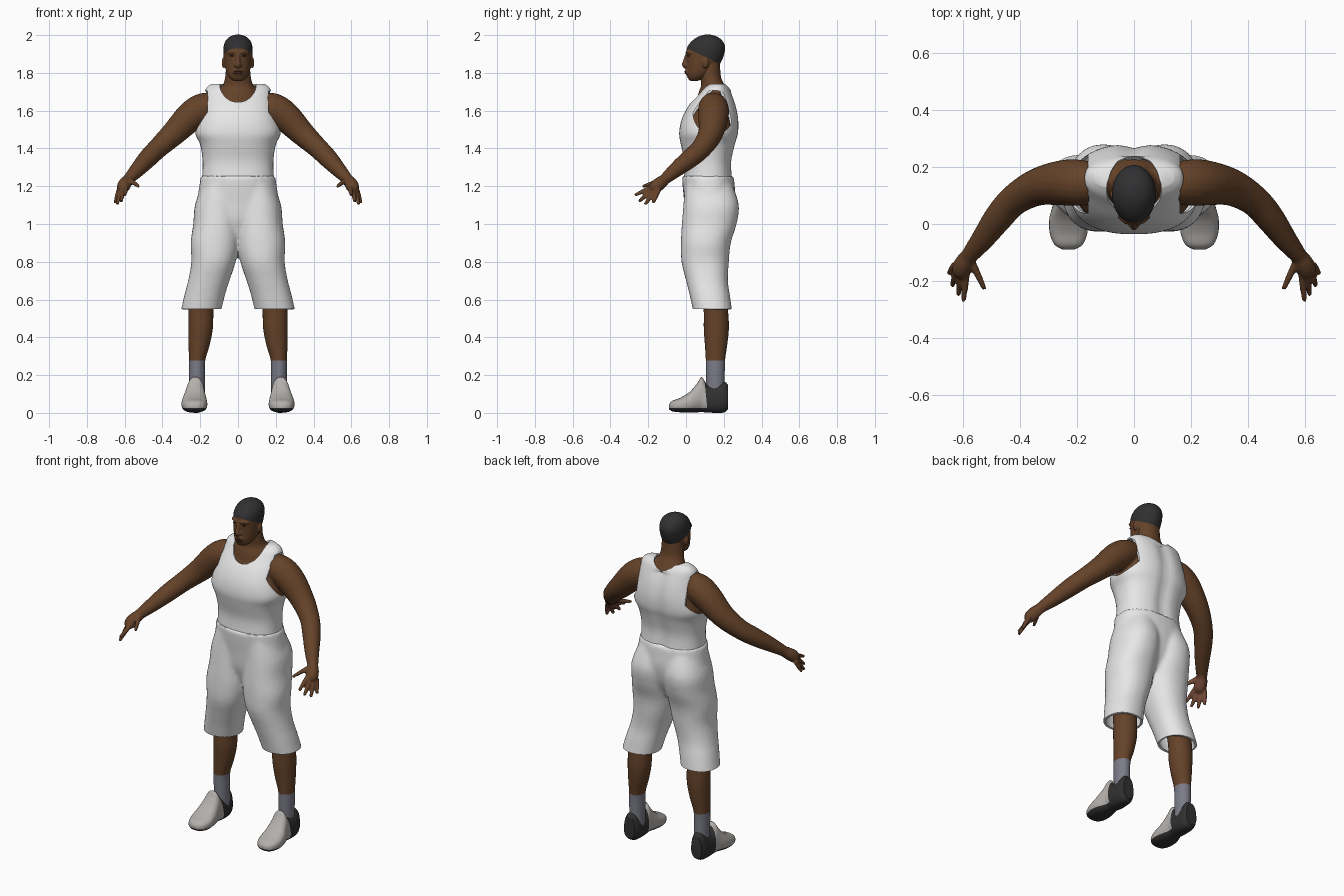
import bpy, bmesh, math
from mathutils import Vector, Matrix

if "Cube" in bpy.data.objects:
    bpy.data.objects.remove(bpy.data.objects["Cube"])


def material(name, r, g, b):
    m = bpy.data.materials.new(name)
    m.use_nodes = True
    m.diffuse_color = (r, g, b, 1)
    m.node_tree.nodes["Principled BSDF"].inputs["Base Color"].default_value = (r, g, b, 1)
    return m


SKIN = material("brown skin", .13, .055, .022)
PALM = material("palm skin", .2, .08, .045)
HAIR = material("black hair", .03, .03, .032)
LIP = material("lip", .1, .033, .02)
EYE = material("dark eye", .025, .014, .01)
WHITE = material("white cloth", .8, .8, .8)
SOCK = material("grey sock", .2, .2, .25)
UPPER = material("light shoe", .45, .43, .41)
DARK = material("dark shoe", .03, .03, .03)


def refine(rows, k=4):
    # Catmull-Rom interpolation between section rows
    out = []
    for i in range(len(rows) - 1):
        p = [rows[max(0, min(len(rows) - 1, i + j))] for j in (-1, 0, 1, 2)]
        for s in range(k):
            t = s / k
            out.append([b + .5 * t * (c - a + t * (2*a - 5*b + 4*c - d + t * (3*(b - c) + d - a)))
                        for a, b, c, d in zip(*p)])
    return out + [list(rows[-1])]


def skin_rings(bm, rings, cap_start=True):
    rings = [[bm.verts.new(p) for p in r] for r in rings]
    n = len(rings[0])
    for a, b in zip(rings, rings[1:]):
        for i in range(n):
            bm.faces.new((a[i], a[(i + 1) % n], b[(i + 1) % n], b[i]))
    if cap_start:
        bm.faces.new(rings[0])
    bm.faces.new(rings[-1])


def loft(bm, rows, side=1, axis="z", power=2.0, n=32, cap_start=True):
    # rows: position along axis, then the low and high bounds of the section
    def bend(v):
        return math.copysign(abs(v) ** (2 / power), v)
    rings = []
    for t, a0, a1, b0, b1 in refine(rows):
        ring = []
        for i in range(n):
            w = math.tau * i / n
            a = ((a0 + a1) / 2 + (a1 - a0) / 2 * bend(math.cos(w))) * side
            b = (b0 + b1) / 2 + (b1 - b0) / 2 * bend(math.sin(w))
            ring.append((a, b, t) if axis == "z" else (a, t, b))
        rings.append(ring)
    skin_rings(bm, rings, cap_start)


def tube(bm, rows, side=1, n=20):
    # rows: x, y, z, radius
    rows = refine(rows)
    pts = [Vector((r[0] * side, r[1], r[2])) for r in rows]
    rings = []
    for i, p in enumerate(pts):
        d = (pts[min(i + 1, len(pts) - 1)] - pts[max(i - 1, 0)]).normalized()
        u = d.cross(Vector((.3, 1, .2))).normalized()
        v = d.cross(u)
        rings.append([p + rows[i][3] * (u * math.cos(math.tau * k / n) + v * math.sin(math.tau * k / n))
                      for k in range(n)])
    skin_rings(bm, rings)


def ball(bm, centre, size):
    bmesh.ops.create_uvsphere(bm, u_segments=20, v_segments=12, radius=1,
                              matrix=Matrix.Translation(centre) @ Matrix.Diagonal((*size, 1)))


def apply_mod(ob, kind, **settings):
    bpy.context.view_layer.objects.active = ob
    mod = ob.modifiers.new(kind.title(), kind)
    for k, v in settings.items():
        setattr(mod, k, v)
    bpy.ops.object.modifier_apply(modifier=mod.name)


def finish(bm, name, mats, voxel=0, relax=4):
    bmesh.ops.recalc_face_normals(bm, faces=bm.faces)
    me = bpy.data.meshes.new(name)
    bm.to_mesh(me)
    bm.free()
    ob = bpy.data.objects.new(name, me)
    bpy.context.collection.objects.link(ob)
    for m in mats:
        me.materials.append(m)
    if voxel:
        apply_mod(ob, "REMESH", mode="VOXEL", voxel_size=voxel)
        apply_mod(ob, "SMOOTH", factor=.5, iterations=relax)
    shade(ob)
    return ob


def shade(ob):
    bpy.ops.object.select_all(action="DESELECT")
    ob.select_set(True)
    bpy.context.view_layer.objects.active = ob
    bpy.ops.object.shade_smooth_by_angle(angle=math.radians(45))


def split(ob, co, no, index=None):
    # cut along a plane; colour the far side, or remove it when index is None
    bm = bmesh.new()
    bm.from_mesh(ob.data)
    co, no = Vector(co), Vector(no)
    bmesh.ops.bisect_plane(bm, geom=bm.verts[:] + bm.edges[:] + bm.faces[:],
                           plane_co=co, plane_no=no, clear_outer=index is None)
    if index is not None:
        for f in bm.faces:
            if (f.calc_center_median() - co).dot(no) > 0:
                f.material_index = index
    bm.to_mesh(ob.data)
    bm.free()


# Torso sections shared by the body and the vest: z, half width, front, back
TORSO = [(1.245, .19, -.012, .247), (1.33, .187, -.008, .243), (1.42, .2, -.027, .262),
         (1.48, .226, -.036, .278), (1.55, .214, -.024, .28), (1.62, .194, .01, .268),
         (1.68, .18, .058, .248), (1.72, .168, .09, .23), (1.742, .14, .12, .21)]

# Body: torso core, neck, arms and hands
bm = bmesh.new()
loft(bm, [(z - .012, -w * .9, w * .9, a + .02, b - .02) for z, w, a, b in TORSO], power=2.3)
loft(bm, [(1.62, -.13, .13, .05, .24), (1.69, -.105, .105, .065, .228), (1.735, -.08, .08, .08, .205),
          (1.78, -.068, .068, .075, .185), (1.86, -.062, .062, .07, .18)])
FINGERS = [((.59, -.17, 1.2), (.60, -.272, 1.152)), ((.608, -.175, 1.185), (.618, -.25, 1.118)),
           ((.622, -.165, 1.175), (.64, -.218, 1.102)), ((.63, -.145, 1.18), (.652, -.175, 1.11)),
           ((.575, -.125, 1.235), (.525, -.23, 1.198))]
for s in (1, -1):
    tube(bm, [(.1, .145, 1.635, .06), (.18, .145, 1.615, .08), (.25, .145, 1.57, .08),
              (.34, .13, 1.48, .066), (.42, .085, 1.405, .055), (.475, .025, 1.35, .051),
              (.53, -.05, 1.29, .041), (.582, -.115, 1.235, .029)], s)
    tube(bm, [(.575, -.105, 1.24, .027), (.595, -.135, 1.218, .034),
              (.608, -.162, 1.195, .034), (.614, -.18, 1.178, .022)], s)
    for a, b in FINGERS:
        mid = [(p + q) / 2 for p, q in zip(a, b)]
        tube(bm, [(*a, .014), (*mid, .0125), (*b, .0085)], s, 12)
body = finish(bm, "body", [SKIN, PALM], .0065, 3)
for f in body.data.polygons:
    if f.center.z < 1.225 and abs(f.center.x) > .5:
        inward = -f.normal.x * math.copysign(1, f.center.x)
        f.material_index = int(inward * .7 + f.normal.y * .4 - f.normal.z * .6 > .55)

# Head: skull, nose, brows, jaw and ears, with close-cropped hair
bm = bmesh.new()
loft(bm, [(1.757, -.025, .025, .022, .06), (1.775, -.046, .046, .008, .11), (1.80, -.06, .06, .003, .145),
          (1.83, -.068, .068, .003, .17), (1.87, -.074, .074, .003, .192), (1.91, -.077, .077, .002, .205),
          (1.94, -.076, .076, .008, .207), (1.97, -.066, .066, .032, .193),
          (1.992, -.043, .043, .065, .165), (2.003, -.012, .012, .1, .13)])
tube(bm, [(0, .004, 1.895, .009), (0, -.004, 1.865, .011), (0, -.008, 1.842, .014), (0, .004, 1.832, .012)])
ball(bm, (0, .006, 1.805), (.03, .011, .018))
for s in (1, -1):
    tube(bm, [(.008, .003, 1.906, .007), (.03, .008, 1.911, .008), (.054, .028, 1.905, .007)], s, 12)
    ball(bm, (.013 * s, .0, 1.84), (.01, .009, .008))
    ball(bm, (.077 * s, .103, 1.853), (.009, .017, .029))
head = finish(bm, "head", [SKIN, HAIR], .005, 3)
split(head, (0, 0, 1.932), (0, .47, 1), 1)

# Eyes and lips
bm = bmesh.new()
for s in (1, -1):
    ball(bm, (.031 * s, .0115, 1.89), (.012, .005, .0045))
finish(bm, "eyes", [EYE])
bm = bmesh.new()
for z in (1.808, 1.799):
    ball(bm, (0, .0, z), (.023, .0075, .005))
finish(bm, "lips", [LIP])

# Vest: thin shell, cut out at the neck and arms
bm = bmesh.new()
loft(bm, [(z, -w, w, a, b) for z, w, a, b in TORSO], power=2.4, n=64, cap_start=False)
for v in bm.verts:
    if v.co.y > .15 and v.co.z < 1.7:
        v.co.y -= .014 * math.exp(-(v.co.x / .035) ** 2)
vest = finish(bm, "vest", [WHITE])
apply_mod(vest, "SOLIDIFY", thickness=.009, offset=-1)
bm = bmesh.new()
ball(bm, (0, .092, 1.765), (.102, .165, .132))
cutters = [finish(bm, "neck_cutter", [])]
for s in (1, -1):
    bm = bmesh.new()
    bmesh.ops.create_cone(bm, cap_ends=True, segments=40, radius1=1, radius2=1, depth=.2,
                          matrix=Matrix.Translation((.262 * s, .145, 1.59)) @ Matrix.Diagonal((1, .108, .118, 1))
                          @ Matrix.Rotation(math.pi / 2, 4, "Y"))
    cutters.append(finish(bm, "arm_cutter", []))
for c in cutters:
    c.hide_render = True
    apply_mod(vest, "BOOLEAN", object=c, operation="DIFFERENCE", solver="EXACT")
    bpy.data.objects.remove(c)
shade(vest)

# Shorts: hips blended with two flaring legs, open at the hems
bm = bmesh.new()
loft(bm, [(1.255, -.197, .197, -.022, .252), (1.2, -.205, .205, -.018, .258), (1.12, -.215, .215, -.01, .262),
          (1.02, -.2, .2, .0, .24), (.93, -.12, .12, .03, .19)], power=2.3)
for s in (1, -1):
    loft(bm, [(1.21, -.01, .19, -.005, .245), (1.1, -.015, .228, -.014, .28), (1.0, -.012, .237, -.022, .268),
              (.9, -.008, .251, -.027, .237), (.8, .012, .247, -.024, .227), (.7, .045, .264, 0, .222),
              (.62, .07, .285, .02, .233), (.52, .094, .307, .042, .247)], s, power=2.2)
shorts = finish(bm, "shorts", [WHITE], .011, 6)
split(shorts, (0, 0, .55), (0, 0, -1))
apply_mod(shorts, "SOLIDIFY", thickness=.012, offset=-1)
shade(shorts)

for s, label in ((1, "left"), (-1, "right")):
    # Lower leg with sock
    bm = bmesh.new()
    loft(bm, [(.08, .175, .257, .107, .205), (.2, .175, .259, .106, .205), (.28, .173, .259, .105, .207),
              (.36, .15, .262, .1, .218), (.45, .133, .263, .094, .227), (.55, .13, .262, .093, .222),
              (.7, .12, .25, .07, .21)], s)
    leg = finish(bm, label + "_leg", [SKIN, SOCK])
    split(leg, (0, 0, .278), (0, 0, -1), 1)

    # Shoe: narrow at the top, light front, dark heel and sole
    bm = bmesh.new()
    loft(bm, [(-.09, .21, .25, .02, .045), (-.072, .182, .278, .008, .064), (-.03, .166, .294, .003, .08),
              (.02, .166, .295, .001, .112), (.06, .17, .286, .003, .158), (.084, .172, .28, .004, .19),
              (.115, .172, .276, .002, .145), (.16, .174, .274, .0, .145), (.2, .178, .27, .002, .166),
              (.222, .19, .26, .018, .15)], s, "y", 2.6)
    for v in bm.verts:
        v.co.x = s * .225 + (v.co.x - s * .225) * (1.04 - 2.2 * max(0, v.co.z - .06))
    shoe = finish(bm, label + "_shoe", [UPPER, DARK])
    split(shoe, (0, .105, .1), (0, 1, .1), 1)
    split(shoe, (0, 0, .026), (0, 0, -1), 1)
